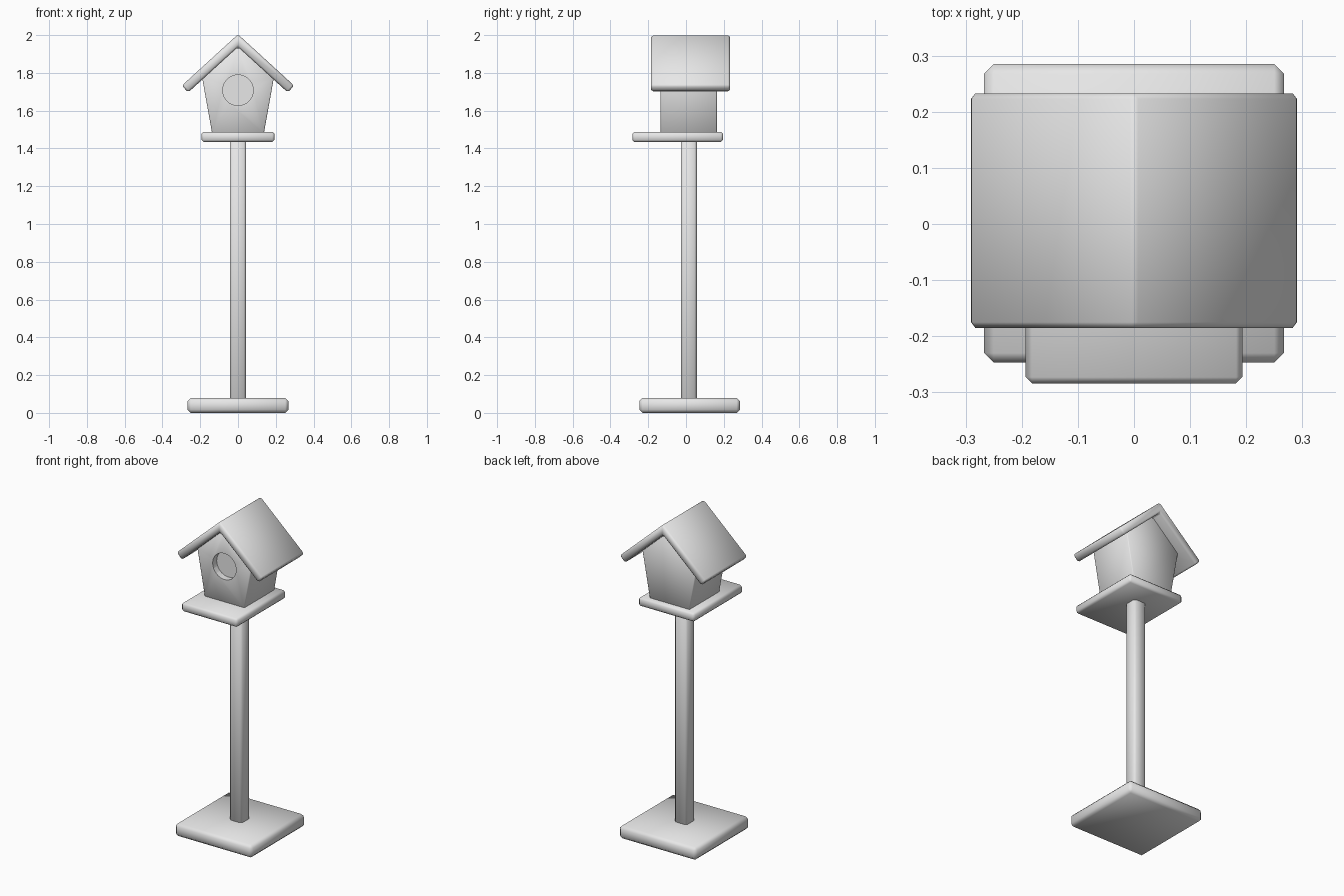
import bpy, bmesh, math
from mathutils import Vector

if "Cube" in bpy.data.objects:
    bpy.data.objects.remove(bpy.data.objects["Cube"])

grey = bpy.data.materials.new("plain grey")
grey.diffuse_color = (0.8, 0.8, 0.8, 1)
grey.use_nodes = True
grey.node_tree.nodes["Principled BSDF"].inputs["Base Color"].default_value = grey.diffuse_color


def finish(obj, bevel):
    """Chamfer the edges and smooth across the chamfers."""
    obj.data.materials.append(grey)
    bpy.ops.object.select_all(action='DESELECT')
    obj.select_set(True)
    bpy.context.view_layer.objects.active = obj
    if bevel:
        mod = obj.modifiers.new("chamfer", 'BEVEL')
        mod.width = bevel
        mod.segments = 1
        mod.limit_method = 'ANGLE'
        mod.angle_limit = math.radians(30)
        bpy.ops.object.modifier_apply(modifier=mod.name)
    bpy.ops.object.shade_smooth_by_angle(angle=math.radians(50))


def prism(name, outline, y0, y1, bevel):
    """Extrude an x-z outline from y0 to y1."""
    bm = bmesh.new()
    front = bm.faces.new([bm.verts.new((x, y0, z)) for x, z in outline])
    out = bmesh.ops.extrude_face_region(bm, geom=[front])
    moved = [v for v in out["geom"] if isinstance(v, bmesh.types.BMVert)]
    bmesh.ops.translate(bm, verts=moved, vec=Vector((0, y1 - y0, 0)))
    bmesh.ops.recalc_face_normals(bm, faces=bm.faces)
    mesh = bpy.data.meshes.new(name)
    bm.to_mesh(mesh)
    bm.free()
    obj = bpy.data.objects.new(name, mesh)
    bpy.context.collection.objects.link(obj)
    finish(obj, bevel)
    return obj


def board(name, half_x, y0, y1, z0, z1, bevel):
    outline = [(-half_x, z0), (half_x, z0), (half_x, z1), (-half_x, z1)]
    return prism(name, outline, y0, y1, bevel)


def mirrored(half):
    """Complete a right-hand outline with its left-hand copy."""
    return half + [(-x, z) for x, z in reversed(half) if x > 0]


# Stand and tray
board("base", 0.267, -0.247, 0.285, 0.0, 0.08, 0.017)
board("post", 0.043, -0.027, 0.057, 0.05, 1.46, 0.012)
board("tray", 0.193, -0.284, 0.196, 1.434, 1.488, 0.011)

# House with walls flaring towards the eaves
walls = mirrored([(0.137, 1.48), (0.19, 1.775), (0.0, 1.945)])
house = prism("house", walls, -0.134, 0.163, 0.005)

# Round entrance recess cut into the front wall
bpy.ops.mesh.primitive_cylinder_add(vertices=32, radius=0.081, depth=0.12,
                                    location=(0, -0.154, 1.708),
                                    rotation=(math.pi / 2, 0, 0))
cutter = bpy.context.object
cutter.name = "entrance_cutter"
cut = house.modifiers.new("entrance", 'BOOLEAN')
cut.operation = 'DIFFERENCE'
cut.solver = 'EXACT'
cut.object = cutter
bpy.context.view_layer.objects.active = house
bpy.ops.object.modifier_apply(modifier=cut.name)
bpy.data.objects.remove(cutter)
finish(house, 0)

# Gable roof made as one folded board
roof = [(0.0, 2.004), (0.297, 1.733), (0.264, 1.696), (0.0, 1.937),
        (-0.264, 1.696), (-0.297, 1.733)]
prism("roof", roof, -0.185, 0.233, 0.01)
